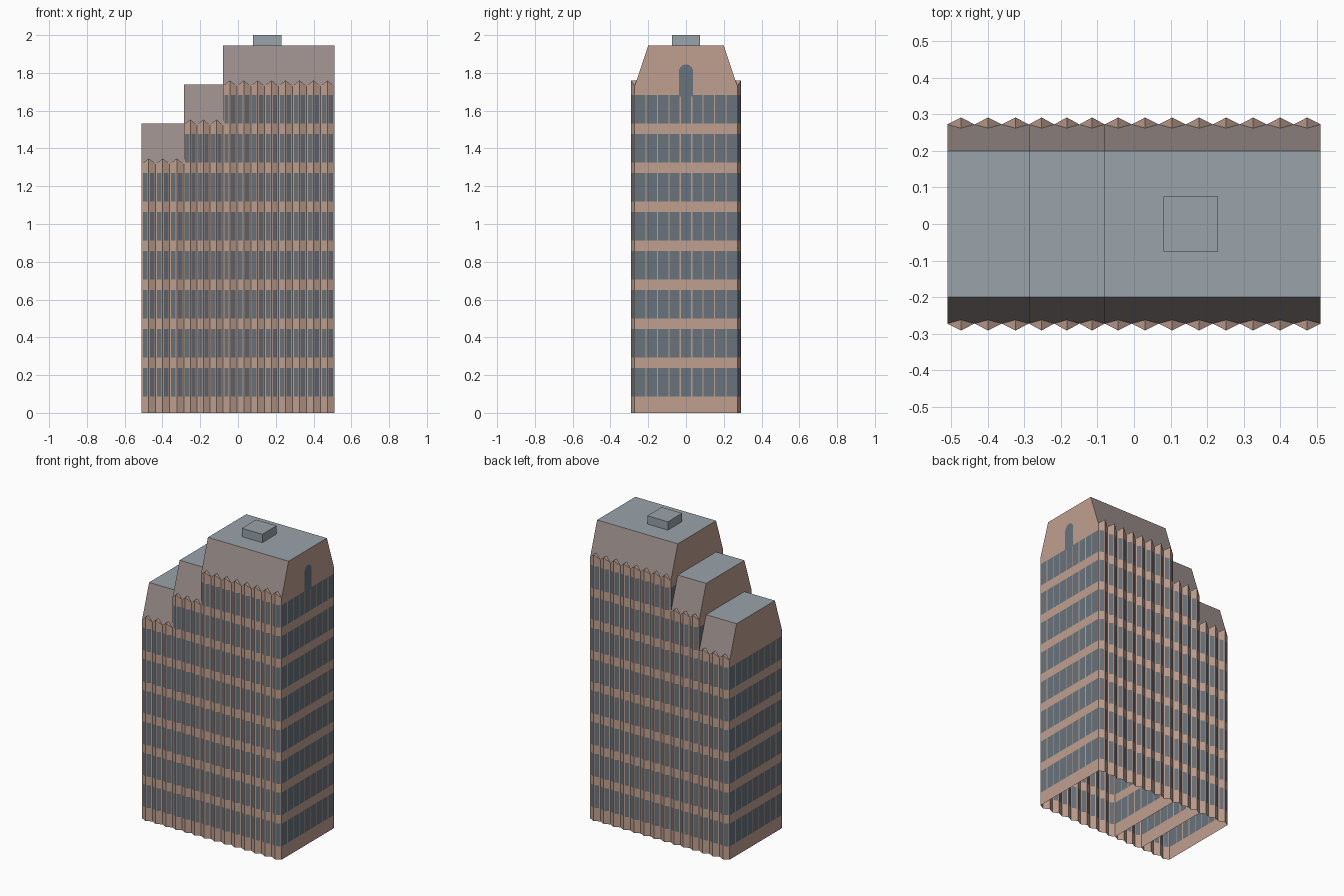
import bpy, bmesh, math

cube = bpy.data.objects.get("Cube")
if cube:
    bpy.data.objects.remove(cube)


def material(name, rgb):
    m = bpy.data.materials.new(name)
    m.use_nodes = True
    color = tuple((c / 255) ** 2.2 for c in rgb) + (1,)
    m.diffuse_color = color
    m.node_tree.nodes["Principled BSDF"].inputs["Base Color"].default_value = color
    return m


STONE, GLASS, MANSARD, ROOF = range(4)
MATERIALS = [material("tan stone", (190, 159, 143)), material("window glass", (104, 114, 123)),
             material("brown grey slate", (152, 139, 136)), material("blue grey roof", (152, 162, 169))]

FLOOR, PANE, BASE = 0.2065, 0.15, 0.087   # storey pitch, window height, plinth
WALL, PEAK, TOP = 0.272, 0.291, 0.2       # half depths: wall, bay tip, flat roof
RISE, SLOPE = 0.03, 0.215                 # bay gable height, mansard height


def face(bm, points, mat):
    f = bm.faces.new([bm.verts.new(p) for p in points])
    f.material_index = mat


def finish(name, bm):
    bmesh.ops.remove_doubles(bm, verts=bm.verts, dist=0.0001)
    mesh = bpy.data.meshes.new(name)
    bm.to_mesh(mesh)
    bm.free()
    for m in MATERIALS:
        mesh.materials.append(m)
    obj = bpy.data.objects.new(name, mesh)
    bpy.context.collection.objects.link(obj)
    return obj


def window_wall(bm, a, b, tops, floors, cols):
    """Upright wall from a to b; odd columns in odd rows are glass."""
    rows = [0]
    for k in range(floors):
        rows += [BASE + k * FLOOR, BASE + k * FLOOR + PANE]

    def at(u, z):
        if z is None:
            z = tops[0] + (tops[1] - tops[0]) * u
        return (a[0] + (b[0] - a[0]) * u, a[1] + (b[1] - a[1]) * u, z)

    rows.append(None)
    for i in range(len(cols) - 1):
        for j in range(len(rows) - 1):
            mat = GLASS if i % 2 and j % 2 else STONE
            face(bm, [at(cols[i], rows[j]), at(cols[i + 1], rows[j]),
                      at(cols[i + 1], rows[j + 1]), at(cols[i], rows[j + 1])], mat)


def end_columns(panes=9, gap=0.006):
    cols = [0]
    for k in range(panes):
        cols += [k / panes + gap, (k + 1) / panes - gap]
    return cols + [1]


def end_wall(name, x, side, floors, eave):
    bm = bmesh.new()
    window_wall(bm, (x, -WALL * side), (x, WALL * side), (eave, eave), floors, end_columns())
    face(bm, [(x, -WALL * side, eave), (x, WALL * side, eave),
              (x, TOP * side, eave + SLOPE), (x, -TOP * side, eave + SLOPE)], STONE)
    finish(name, bm)


def folded_facade(name, x0, x1, bays, floors, eave, side):
    """Row of pointed bays, each with a small gable running into the mansard."""
    bm = bmesh.new()
    w = (x1 - x0) / bays
    back = WALL - (WALL - TOP) * RISE / SLOPE
    for k in range(bays):
        l, c, r = x0 + k * w, x0 + (k + 0.5) * w, x0 + (k + 1) * w
        for x, cols in ((l, (0, 0.2, 0.84, 1)), (r, (0, 0.2, 0.84, 1))):
            window_wall(bm, (x, side * WALL), (c, side * PEAK), (eave, eave + RISE), floors, cols)
            face(bm, [(x, side * WALL, eave), (c, side * PEAK, eave + RISE),
                      (c, side * back, eave + RISE)], STONE)
    bmesh.ops.remove_doubles(bm, verts=bm.verts, dist=0.0001)
    # turn every face outward, small gables upward
    bm.normal_update()
    for f in bm.faces:
        out = f.normal.z if abs(f.normal.z) > 0.1 else f.normal.y * side
        if out < 0:
            f.normal_flip()
    finish(name, bm)


def mansard(name, x0, x1, eave):
    bm = bmesh.new()
    top = eave + SLOPE
    face(bm, [(x0, -WALL, eave), (x1, -WALL, eave), (x1, -TOP, top), (x0, -TOP, top)], MANSARD)
    face(bm, [(x1, WALL, eave), (x0, WALL, eave), (x0, TOP, top), (x1, TOP, top)], MANSARD)
    face(bm, [(x0, -TOP, top), (x1, -TOP, top), (x1, TOP, top), (x0, TOP, top)], ROOF)
    finish(name, bm)


# Three stepped sections, lowest first
sections = [("low", -0.51, -0.287, 3, 6), ("middle", -0.287, -0.08, 3, 7), ("tall", -0.08, 0.51, 8, 8)]
for label, x0, x1, bays, floors in sections:
    eave = 1.73 - (8 - floors) * FLOOR
    folded_facade(label + "_front_facade", x0, x1, bays, floors, eave, -1)
    folded_facade(label + "_back_facade", x0, x1, bays, floors, eave, 1)
    mansard(label + "_mansard_roof", x0, x1, eave)
    end_wall(label + "_right_end_wall", x0, -1, floors, eave)
end_wall("tall_left_end_wall", 0.51, 1, 8, 1.73)

# Arched window in the tall gable
bm = bmesh.new()
radius, spring = 0.037, 1.808
arc = [(0.512, radius * math.cos(math.pi * k / 12), spring + radius * math.sin(math.pi * k / 12))
       for k in range(13)]
face(bm, [(0.512, -radius, 1.675), (0.512, radius, 1.675)] + arc, GLASS)
finish("arched_window", bm)

# Rooftop plant room
bm = bmesh.new()
bmesh.ops.create_cube(bm, size=1)
for f in bm.faces:
    f.material_index = ROOF
plant = finish("rooftop_plant_room", bm)
plant.scale = (0.15, 0.15, 0.055)
plant.location = (0.155, 0, 1.9725)
